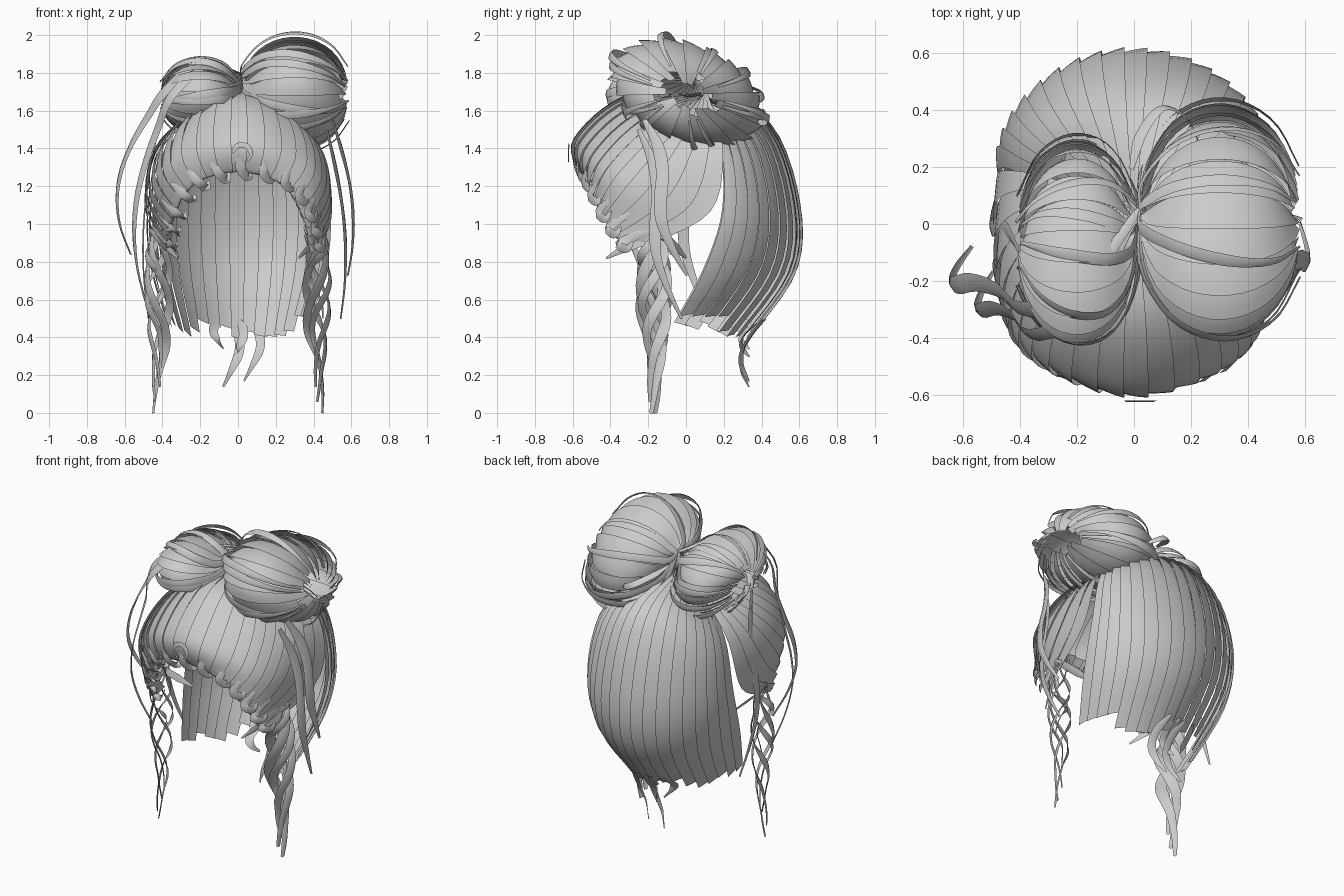
import bpy, random
from math import sin, cos, pi, radians
from mathutils import Vector as V, Matrix

if "Cube" in bpy.data.objects:
    bpy.data.objects.remove(bpy.data.objects["Cube"])

random.seed(4)
KNOT = V((.02, .05, 1.79))


def spline(pts, t):
    """Catmull-Rom point at t in 0..1 along a list of vectors."""
    n = len(pts) - 1
    f = max(0, min(n - 1e-6, t * n))
    i = int(f)
    f -= i
    p1, p2 = pts[i], pts[i + 1]
    p0 = pts[i - 1] if i else 2 * p1 - p2
    p3 = pts[i + 2] if i + 2 <= n else 2 * p2 - p1
    return 0.5 * (2 * p1 + (p2 - p0) * f + (2 * p0 - 5 * p1 + 4 * p2 - p3) * f * f
                  + (3 * p1 - p0 - 3 * p2 + p3) * f ** 3)


def build(name, grids):
    """One smooth mesh out of many separate point grids (hair cards)."""
    verts, faces = [], []
    for g in grids:
        o, w = len(verts), len(g[0])
        verts += [p for row in g for p in row]
        faces += [(o + i * w + j, o + i * w + j + 1, o + (i + 1) * w + j + 1, o + (i + 1) * w + j)
                  for i in range(len(g) - 1) for j in range(w - 1)]
    me = bpy.data.meshes.new(name)
    me.from_pydata(verts, [], faces)
    me.polygons.foreach_set("use_smooth", [True] * len(me.polygons))
    bpy.context.collection.objects.link(bpy.data.objects.new(name, me))


def shingles(surf, n, u0, u1, centre, lift, trim, rows=18):
    """Overlapping cards lying on surf(u, v); one edge of each is lifted."""
    out, step = [], (u1 - u0) / n
    for k in range(n):
        end = 1 - random.uniform(0, trim)
        grid = []
        for i in range(rows + 1):
            row = []
            for j in range(4):
                p = surf(u0 + step * (k - 0.08 + 1.16 * j / 3), end * i / rows)
                row.append(centre + (p - centre) * (1 + lift * (j / 3 - 0.5)))
            grid.append(row)
        out.append(grid)
    return out


def ribbon(pts, width, rows=20, axis=V((0, 0, 1.2)), level=True, tip=0.25):
    """A tapering strand along a path, facing away from the axis."""
    pts = [V(p) for p in pts]
    grid = []
    for i in range(rows + 1):
        t = i / rows
        p = spline(pts, t)
        d = spline(pts, min(1, t + 0.02)) - spline(pts, max(0, t - 0.02))
        n = p - axis
        if level:
            n.z *= 0.3
        s = d.cross(n).normalized() * width / 2
        s *= min(1, 0.4 + 3 * t) * (1 if t < 0.6 else 1 - (1 - tip) * (t - 0.6) / 0.4)
        grid.append([p - s, p + n.normalized() * width * 0.12, p + s])
    return grid


# Back hair: side and centre profiles blended round an ellipse
BACK = [V((0, y, z)) for y, z in [(.08, 1.68), (.43, 1.54), (.59, 1.15), (.58, .76), (.31, .37)]]
SIDE = [V(p) for p in [(.08, .06, 1.66), (.39, .18, 1.44), (.48, .2, 1.08), (.46, .1, .76), (.36, -.07, .45)]]


def back_surface(u, v):
    b, s, a = spline(BACK, v), spline(SIDE, v), u * pi / 2
    return V((s.x * sin(a), s.y + (b.y - s.y) * cos(a), b.z + (s.z - b.z) * sin(a) ** 2))


build("back_hair", shingles(back_surface, 19, -1, 1, V((0, 0, 1.1)), 0.03, 0.07))

# Front hair: shoulder, bulge and edge points swept from crown to hairline, lip rolled in
COLS = []
for k, (shoulder, bulge, edge) in enumerate([
        ((0, -.33, 1.67), (0, -.59, 1.45), (0, -.56, 1.28)),
        ((.26, -.26, 1.57), (.32, -.48, 1.36), (.24, -.52, 1.21)),
        ((.39, -.08, 1.46), (.465, -.29, 1.21), (.36, -.43, 1.03)),
        ((.42, .19, 1.42), (.49, .12, 1.06), (.4, -.3, .86))]):
    e = V(edge)
    COLS.append([V((.035 * k, .05 + .02 * k, 1.69)), V(shoulder), V(bulge), e, e + V((-.015 * k, .06, .04))])


def front_surface(u, v):
    c = [spline(col, v) for col in COLS]
    mirror = V((-c[1].x, c[1].y, c[1].z))
    p = spline([mirror] + c, (1 + abs(u) * 3) / 4)
    return V((-p.x if u < 0 else p.x, p.y, p.z))


build("front_hair", shingles(front_surface, 23, -1, 1, V((0, -.05, 1.2)), 0.03, 0.04, 24))

# Hairline curls: little hooks along the face opening
curls = []
for k in range(-6, 7):
    a, b = front_surface(k / 6.5, .62), front_surface(k / 6.5, .75)
    curls.append(ribbon([a, b + V((.02, -.02, 0)), b + V((.06, .02, -.03)), b + V((.07, .05, .01))], .05, 10))
brow = V((.02, -.62, 1.37))
curls.append(ribbon([brow + V((.05 * cos(a), 0, .05 * sin(a))) for a in (3, 2, 1, 0, -1)], .03, 10))
build("hairline_curls", curls)


# Two buns: meridian cards fanning out from the central knot
def bun_surface(centre, rx, long, short, tilt, side):
    rot = Matrix.Rotation(radians(tilt), 3, 'X')

    def surf(u, v):
        a, m = u * 2 * pi, v * pi * .96
        r = max(0, sin(m)) ** .85
        p = centre + rot @ V((-side * rx * cos(m), long * r * cos(a), short * r * sin(a)))
        return p.lerp(KNOT, max(0, 1 - v * 5) ** 1.5)
    return surf


for name, centre, size in (("right", V((.3, .01, 1.69)), (.27, .41, .255, -24, 1)),
                           ("left", V((-.2, -.06, 1.68)), (.2, .35, .18, -14, -1))):
    surf = bun_surface(centre, *size)
    build(name + "_bun", shingles(surf, 20, 0, 1, centre, .1, .12))
    # flyaway loops standing off the bun
    loops = []
    for k in range(12):
        u, grow = k / 12 + random.uniform(-.03, .03), random.uniform(1.04, 1.16)
        drift = random.uniform(-.08, .08)
        pts = [KNOT] + [centre + (surf(u + drift * i / 6, i / 6.6) - centre) * grow for i in range(1, 7)]
        loops.append(ribbon(pts, .045, 20, centre, False))
    build(name + "_bun_loops", loops)


# Bun tails: strands leaving a bun and falling past the shoulders
def tail(x, y, z0, z1, out, width, from_knot):
    pts = [KNOT, V((x * .5, y * .75, z0 + .15))] if from_knot else []
    for i in range(7):
        t = i / 6
        pts.append(V((x + out * sin(pi * t * .75), y + .2 * t + .04 * sin(7 * t), z0 + (z1 - z0) * t)))
    return ribbon(pts, width, 28)


build("bun_tails", [tail(-.38, -.3, 1.71, .84, -.26, .07, True),
                    tail(-.35, -.39, 1.68, .6, -.2, .06, True),
                    tail(-.4, -.1, 1.6, .5, -.1, .06, False),
                    tail(.5, -.22, 1.55, .73, .11, .07, False),
                    tail(.47, -.25, 1.5, .5, .1, .06, False)])
build("crown_loop", [ribbon([KNOT + V((.1 - .14 * cos(a), .36 * sin(a), -.07 * a)) for a in (.4, .8, 1.4, 2, 2.4)], .04)])

# Side locks: wavy strands in front of the ears
locks = []
for side in (-1, 1):
    for k, end in enumerate((.0, .06, .14, .2, .5)):
        phase, pts = k * 1.5 + side * .5, []
        for i in range(12):
            t = i / 11
            r = .02 + .045 * sin(pi * min(1, t * 1.25))
            pts.append((side * (.42 + .01 * t + r * sin(phase + 8 * t)),
                        -.17 + r * 1.1 * cos(phase + 8 * t), 1.0 + (end - 1.0) * t))
        locks.append(ribbon(pts, .07 - .005 * k, 30, V((0, .1, 1)), True, .35))
    # short wisps at the temple
    for dy in (-.18, .1):
        locks.append(ribbon([(side * (.47 - .05 * i), -.15 + dy * i / 2, .97 - .05 * i) for i in range(4)], .05))
build("side_locks", locks)

# Nape strands under the back hair
nape = []
for x, bend, end in ((-.04, .05, .14), (.07, .05, .17), (.0, .03, .3), (-.1, -.03, .34)):
    nape.append(ribbon([(x + bend * sin(4 * t), .42 - .13 * sin(2.4 * t), .5 + (end - .5) * t)
                        for t in (0, .25, .5, .75, 1)], .05))
build("nape_strands", nape)
